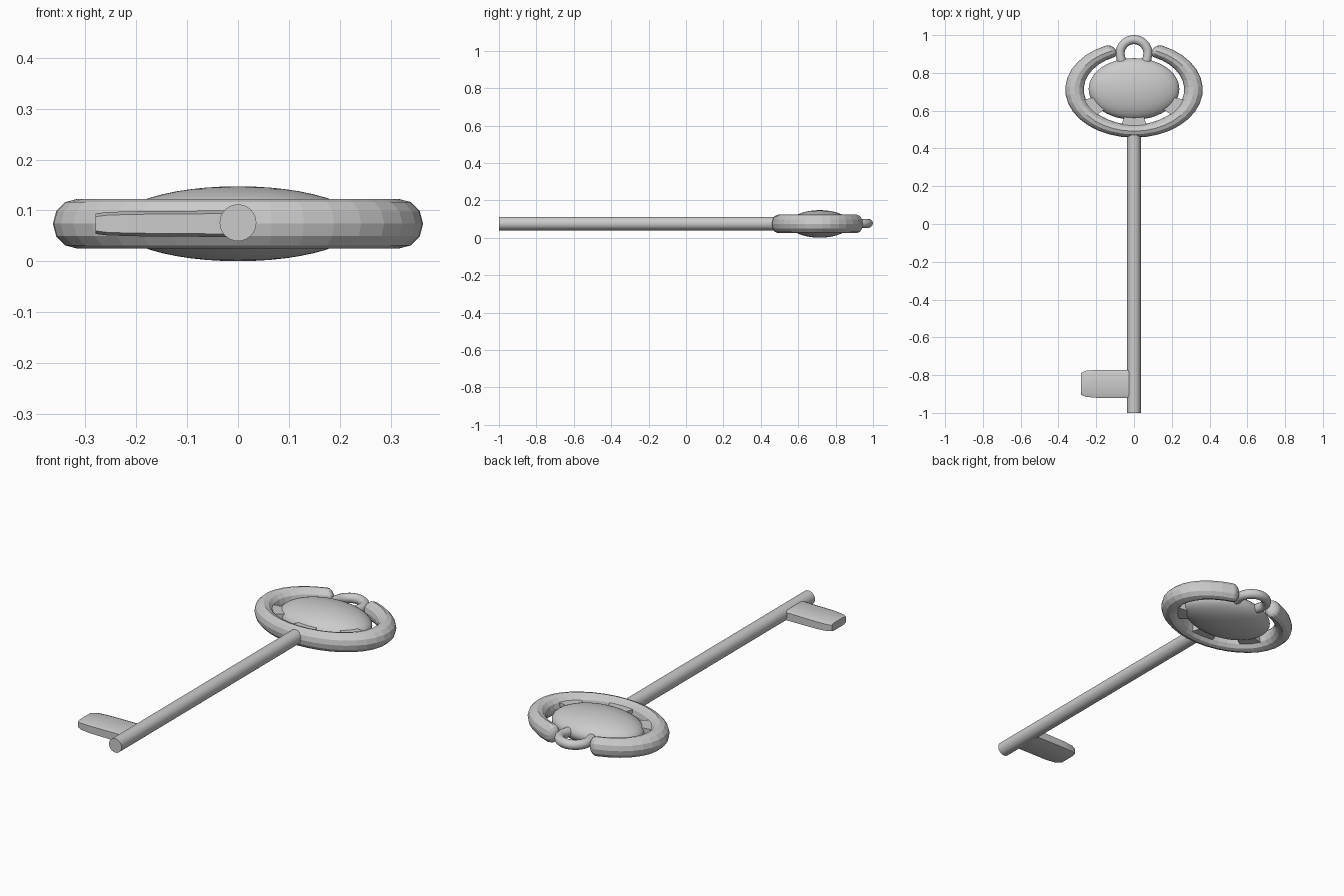
import bpy, bmesh, math
from mathutils import Vector

if "Cube" in bpy.data.objects:
    bpy.data.objects.remove(bpy.data.objects["Cube"])

ZC = 0.074                          # mid-plane of the key
BOW = Vector((0, 0.712, ZC))        # centre of the bow
SQ = 0.7                            # bow is squashed along y


def finish(name, bm, smooth=None):
    bmesh.ops.recalc_face_normals(bm, faces=bm.faces)
    me = bpy.data.meshes.new(name)
    bm.to_mesh(me)
    bm.free()
    ob = bpy.data.objects.new(name, me)
    bpy.context.collection.objects.link(ob)
    if smooth:
        bpy.ops.object.select_all(action='DESELECT')
        ob.select_set(True)
        bpy.context.view_layer.objects.active = ob
        bpy.ops.object.shade_smooth_by_angle(angle=math.radians(smooth))
    return ob


def sweep(bm, stations, sides):
    """Loft circles; each station is (centre, in-plane normal, radius)."""
    rings = []
    for c, n, r in stations:
        rings.append([bm.verts.new(c + n * r * math.cos(t) + Vector((0, 0, r * math.sin(t))))
                      for t in (2 * math.pi * k / sides for k in range(sides))])
    for a, b in zip(rings, rings[1:]):
        for k in range(sides):
            j = (k + 1) % sides
            bm.faces.new((a[k], a[j], b[j], b[k]))
    bm.faces.new(rings[0])
    bm.faces.new(rings[-1])


def polar(deg):
    return Vector((math.cos(math.radians(deg)), math.sin(math.radians(deg)), 0))


def place_bow(bm):
    for v in bm.verts:
        v.co = Vector((v.co.x, v.co.y * SQ, v.co.z)) + BOW


# open bow ring with domed ends
R, r, gap, n = 0.315, 0.049, 24, 30
start, end = 90 + gap, 450 - gap
stations = []
for s in (80, 60, 38, 18):
    d = polar(start)
    back = Vector((d.y, -d.x, 0)) * 0.034 * math.sin(math.radians(s))
    stations.append((d * R + back, d, r * math.cos(math.radians(s))))
for i in range(n + 1):
    d = polar(start + (end - start) * i / n)
    stations.append((d * R, d, r))
for s in (18, 38, 60, 80):
    d = polar(end)
    ahead = Vector((-d.y, d.x, 0)) * 0.034 * math.sin(math.radians(s))
    stations.append((d * R + ahead, d, r * math.cos(math.radians(s))))
bm = bmesh.new()
sweep(bm, stations, 12)
place_bow(bm)
finish("bow_ring", bm)

# domed oval medallion
bm = bmesh.new()
bmesh.ops.create_uvsphere(bm, u_segments=48, v_segments=24, radius=1)
for v in bm.verts:
    v.co = Vector((v.co.x * 0.24, v.co.y * 0.163 , v.co.z * 0.0735)) + Vector((0, 0.715, ZC))
finish("medallion", bm, 30)

# three wedge tabs joining medallion and ring
bm = bmesh.new()
for mid in (-150, -90, -30):
    faces = []
    inner = [bm.verts.new(polar(mid + a) * 0.21 - Vector((0, 0, 0.025))) for a in (14, 7, 0, -7, -14)]
    outer = [bm.verts.new(polar(mid + a) * 0.295 - Vector((0, 0, 0.025))) for a in (-14, -7, 0, 7, 14)]
    f = bm.faces.new(inner + outer)
    ext = bmesh.ops.extrude_face_region(bm, geom=[f], use_keep_orig=True)
    bmesh.ops.translate(bm, vec=(0, 0, 0.05),
                        verts=[g for g in ext["geom"] if isinstance(g, bmesh.types.BMVert)])
place_bow(bm)
finish("bow_tabs", bm)

# hanging loop on top of the bow
c = Vector((0, 0.902, 0.077))
stations = [(Vector((0.066, 0.862, 0.077)), polar(-12), 0.024)]
stations += [(c + polar(a) * 0.074, polar(a), 0.024) for a in range(0, 181, 12)]
stations += [(Vector((-0.066, 0.862, 0.077)), polar(192), 0.024)]
bm = bmesh.new()
sweep(bm, stations, 12)
finish("hanging_loop", bm, 40)

# round shaft
bm = bmesh.new()
side = Vector((1, 0, 0))
sweep(bm, [(Vector((0, y, 0.076)), side, 0.036) for y in (-1, 0.49)], 32)
finish("shaft", bm, 40)

# tapered bit with softened edges
profile = [(-0.02, 0.074, 0.026), (-0.2, 0.074, 0.0245), (-0.255, 0.069, 0.023), (-0.28, 0.058, 0.02)]
bm = bmesh.new()
loops = []
for x, hy, hz in profile:
    b, k = 0.016, 0.006
    pts = [(hy, hz - k), (hy - b, hz), (b - hy, hz), (-hy, hz - k),
           (-hy, k - hz), (b - hy, -hz), (hy - b, -hz), (hy, k - hz)]
    loops.append([bm.verts.new((x, -0.846 + y, ZC + z)) for y, z in pts])
for a, b in zip(loops, loops[1:]):
    for k in range(8):
        j = (k + 1) % 8
        bm.faces.new((a[k], a[j], b[j], b[k]))
bm.faces.new(loops[0])
bm.faces.new(loops[-1])
finish("bit", bm, 25)
